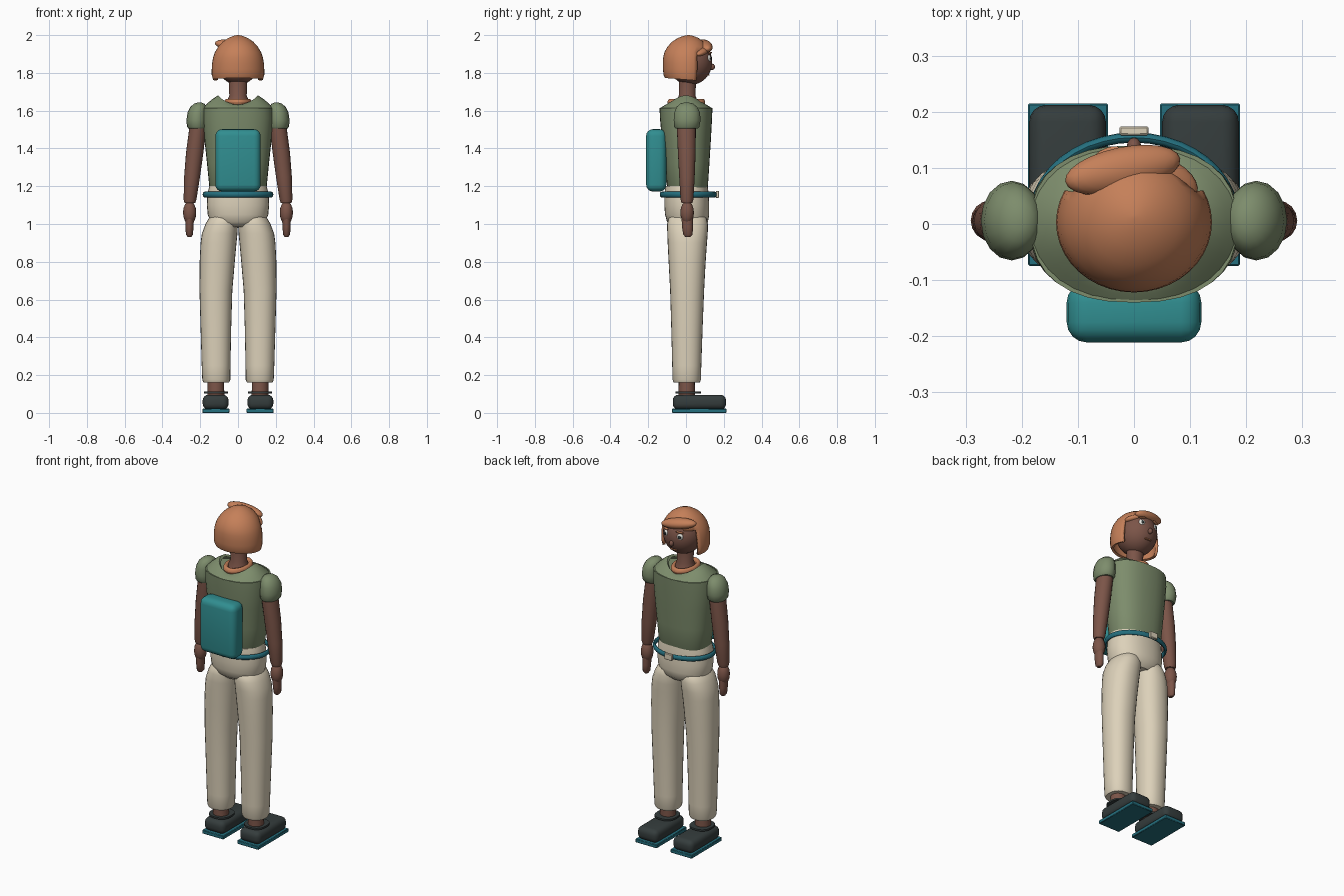
import bpy, bmesh, math
from mathutils import Vector


def mat(name, r, g, b):
    m = bpy.data.materials.new(name)
    m.diffuse_color = (r, g, b, 1)
    return m


HAIR = mat("copper", 0.56, 0.215, 0.10)
SKIN = mat("brown_skin", 0.20, 0.09, 0.065)
SHIRT = mat("sage_green", 0.205, 0.265, 0.15)
TEAL = mat("teal", 0.03, 0.27, 0.28)
BELT = mat("deep_teal", 0.018, 0.16, 0.21)
CREAM = mat("cream", 0.72, 0.64, 0.49)
DARK = mat("charcoal", 0.035, 0.046, 0.046)
WHITE = mat("eye_white", 0.8, 0.8, 0.74)


def finish(name, bm, m, angle=40):
    bmesh.ops.recalc_face_normals(bm, faces=bm.faces)
    me = bpy.data.meshes.new(name)
    bm.to_mesh(me)
    bm.free()
    me.materials.append(m)
    o = bpy.data.objects.new(name, me)
    bpy.context.collection.objects.link(o)
    bpy.ops.object.select_all(action='DESELECT')
    o.select_set(True)
    bpy.context.view_layer.objects.active = o
    bpy.ops.object.shade_smooth_by_angle(angle=math.radians(angle))
    return o


def loft(name, rings, m, n=24, power=2.0, caps=True, warp=None, keep=None):
    """Skin rings of (z, centre x, centre y, radius x, radius y)."""
    bm = bmesh.new()
    loops = []
    for z, cx, cy, rx, ry in rings:
        loop = []
        for i in range(n):
            a = 2 * math.pi * i / n
            c, s = math.cos(a), math.sin(a)
            p = Vector((cx + rx * math.copysign(abs(c) ** (2 / power), c),
                        cy + ry * math.copysign(abs(s) ** (2 / power), s), z))
            loop.append(bm.verts.new(warp(p) if warp else p))
        loops.append(loop)
    for a, b in zip(loops, loops[1:]):
        for i in range(n):
            j = (i + 1) % n
            bm.faces.new((a[i], a[j], b[j], b[i]))
    if caps:
        bm.faces.new(loops[0])
        bm.faces.new(loops[-1])
    if keep:
        cut = [f for f in bm.faces if not keep(f.calc_center_median())]
        bmesh.ops.delete(bm, geom=cut, context='FACES')
    return finish(name, bm, m)


def ball(name, loc, rad, m, rot=(0, 0, 0), seg=24):
    bm = bmesh.new()
    bmesh.ops.create_uvsphere(bm, u_segments=seg, v_segments=seg // 2, radius=1)
    bmesh.ops.scale(bm, vec=rad, verts=bm.verts)
    o = finish(name, bm, m, 60)
    o.location, o.rotation_euler = loc, rot
    return o


def box(name, lo, hi, m, bevel=0.0, seg=4):
    lo, hi = Vector(lo), Vector(hi)
    bm = bmesh.new()
    bmesh.ops.create_cube(bm, size=1)
    bmesh.ops.scale(bm, vec=hi - lo, verts=bm.verts)
    bmesh.ops.translate(bm, vec=(lo + hi) / 2, verts=bm.verts)
    if bevel:
        bmesh.ops.bevel(bm, geom=bm.edges[:], offset=bevel, segments=seg,
                        profile=0.5, affect='EDGES')
    return finish(name, bm, m)


def ring(name, z, cy, rx, ry, tx, tz, m, n=40):
    """Elliptical band with an oval section."""
    rings = []
    for k in range(13):
        t = 2 * math.pi * k / 12
        d = tx * math.cos(t)
        rings.append((z + tz * math.sin(t), 0, cy, rx + d, ry + d))
    return loft(name, rings, m, n, caps=False)


# Shirt body, scooped yoke and neck
loft("shirt_body", [(1.17, 0, 0.008, 0.135, 0.095), (1.20, 0, 0.008, 0.152, 0.108),
                    (1.32, 0, 0.006, 0.164, 0.118), (1.45, 0, 0.002, 0.178, 0.13),
                    (1.56, 0, 0, 0.187, 0.138), (1.615, 0, 0, 0.184, 0.14)],
     SHIRT, 32, 2.4)


def scoop(p):
    r = math.hypot(p.x / 0.19, p.y / 0.14)
    side = (p.x / max(1e-6, math.hypot(p.x, p.y))) ** 2
    p.z += max(0, 1 - r) * 0.11 * side
    return p


yoke = loft("shirt_yoke", [(1.612, 0, 0, 0.184, 0.14), (1.622, 0, 0, 0.165, 0.125),
                           (1.63, 0, 0, 0.135, 0.108), (1.632, 0, 0, 0.105, 0.09),
                           (1.615, 0, 0, 0.095, 0.082)],
            SHIRT, 32, 2.2, False, scoop)
ring("neck_collar", 1.645, 0.002, 0.058, 0.086, 0.014, 0.018, HAIR, 32)
loft("neck", [(1.60, 0, 0.005, 0.075, 0.075), (1.645, 0, 0.005, 0.06, 0.058),
              (1.68, 0, 0.006, 0.046, 0.044), (1.78, 0, 0.008, 0.05, 0.046)], SKIN)

# Head and face
ball("head", (0, 0.022, 1.858), (0.112, 0.117, 0.122), SKIN, seg=32)
ball("nose", (0, 0.138, 1.832), (0.013, 0.016, 0.017), SKIN, seg=12)
box("mouth", (-0.022, 0.112, 1.785), (0.022, 0.124, 1.792), HAIR, 0.003, 2)
for s, side in ((-1, "left"), (1, "right")):
    ball(side + "_eye", (s * 0.046, 0.122, 1.877), (0.018, 0.010, 0.019), WHITE, (0, 0, -s * 0.35), 16)
    ball(side + "_pupil", (s * 0.048, 0.131, 1.877), (0.008, 0.004, 0.010), DARK, (0, 0, -s * 0.35), 12)
    ball(side + "_brow", (s * 0.047, 0.127, 1.906), (0.024, 0.009, 0.005), HAIR, (0, s * 0.12, -s * 0.35), 12)

# Bob haircut with an open face and a swept fringe
profile = [(1.772, 0.132, 0.114), (1.79, 0.139, 0.122), (1.82, 0.139, 0.125),
           (1.85, 0.137, 0.125), (1.88, 0.132, 0.124), (1.91, 0.122, 0.118),
           (1.94, 0.104, 0.104), (1.965, 0.081, 0.083), (1.985, 0.051, 0.054),
           (1.996, 0.024, 0.025), (2.0, 0.004, 0.004)]


def tilt_hem(p):
    if p.z < 1.78:
        p.z -= 0.08 * (p.y + 0.10) if p.y > -0.10 else 0
    return p


hair = loft("bob_hair", [(z, 0, 0.003 + max(0, z - 1.9) * 0.1, rx, ry) for z, rx, ry in profile],
            HAIR, 40, warp=tilt_hem,
            keep=lambda c: c.z > 1.768 + 0.15 * (c.y < 0.062) * -1 and not (c.y > 0.062 and c.z < 1.915))
bpy.context.view_layer.objects.active = hair
sol = hair.modifiers.new("thickness", 'SOLIDIFY')
sol.thickness = 0.014
sol.offset = -1
# remove the hem cap so the head stays open underneath
bm = bmesh.new()
bm.from_mesh(hair.data)
bmesh.ops.delete(bm, geom=[f for f in bm.faces if len(f.verts) > 4 and f.calc_center_median().z < 1.8],
                 context='FACES_ONLY')
bm.to_mesh(hair.data)
bm.free()
ball("swept_fringe", (-0.02, 0.096, 1.942), (0.106, 0.041, 0.031), HAIR, (0.1, 0.16, 0.2))
ball("forehead_hair", (0.045, 0.078, 1.918), (0.075, 0.042, 0.022), HAIR, (0, 0.3, -0.35))

# Hips
loft("trouser_hips", [(0.985, 0, 0.01, 0.09, 0.08), (1.01, 0, 0.008, 0.145, 0.108),
                      (1.05, 0, 0.006, 0.160, 0.117), (1.10, 0, 0.004, 0.165, 0.119),
                      (1.16, 0, 0.003, 0.162, 0.117), (1.20, 0, 0.003, 0.152, 0.112)],
     CREAM, 32, 2.2)

for s, side in ((-1, "left"), (1, "right")):
    # Trouser leg
    legs = [(1.06, .07, .008, .05, .075), (1.03, .078, .008, .077, .100), (1.0, .086, .008, .086, .108),
            (.95, .097, .008, .094, .107), (.90, .103, .007, .095, .104), (.80, .110, .006, .093, .098),
            (.65, .117, .006, .087, .090), (.45, .117, .005, .081, .083), (.25, .116, .004, .076, .077),
            (.175, .115, .004, .074, .075), (.162, .115, .004, .068, .069)]
    loft(side + "_trouser_leg", [(z, s * x, y, a, b) for z, x, y, a, b in legs], CREAM, 28, 2.2)
    # Ankle, shoe and sole
    loft(side + "_ankle", [(.08, s * .117, .004, .045, .044), (.18, s * .117, .004, .043, .042)], SKIN, 20)
    loft(side + "_ankle_band", [(.103, s * .117, .012, .064, .068), (.113, s * .117, .012, .064, .068)], DARK, 24, 2.5)
    x0, x1 = sorted((s * .050, s * .187))
    box(side + "_shoe", (x0, -.07, .018), (x1, .212, .096), DARK, .03)
    x0, x1 = sorted((s * .046, s * .189))
    box(side + "_sole", (x0, -.075, 0), (x1, .215, .022), BELT, .003, 1)
    # Arm and hand
    arm = [(1.60, .205, .0, .04, .045), (1.50, .214, .002, .045, .05), (1.38, .229, .004, .046, .047),
           (1.25, .243, .005, .042, .041), (1.13, .254, .005, .034, .034), (1.11, .255, .005, .028, .028)]
    loft(side + "_arm", [(z, s * x, y, a, b) for z, x, y, a, b in arm], SKIN, 20)
    ball(side + "_palm", (s * .256, .006, 1.06), (.035, .036, .062), SKIN, seg=16)
    loft(side + "_fingers", [(.932, s * .257, .010, .010, .014), (.945, s * .257, .010, .019, .025),
                             (.985, s * .257, .008, .021, .029), (1.04, s * .256, .006, .024, .030)], SKIN, 16)
    # Puffed sleeve
    puff = [(1.505, .216, .003, .046, .058), (1.515, .217, .004, .053, .067), (1.55, .218, .006, .055, .071),
            (1.59, .215, .006, .052, .068), (1.62, .209, .005, .043, .055), (1.637, .205, .003, .027, .035),
            (1.643, .204, .002, .010, .012)]
    loft(side + "_sleeve", [(z, s * x, y, a, b) for z, x, y, a, b in puff], SHIRT, 16)

# Belt with buckle, and backpack
ring("belt", 1.156, 0.012, 0.178, 0.142, 0.009, 0.015, BELT)
box("belt_buckle", (-0.026, 0.158, 1.138), (0.026, 0.174, 1.176), CREAM, 0.003, 1)
box("backpack", (-0.12, -0.211, 1.172), (0.12, -0.104, 1.502), TEAL, 0.036)
